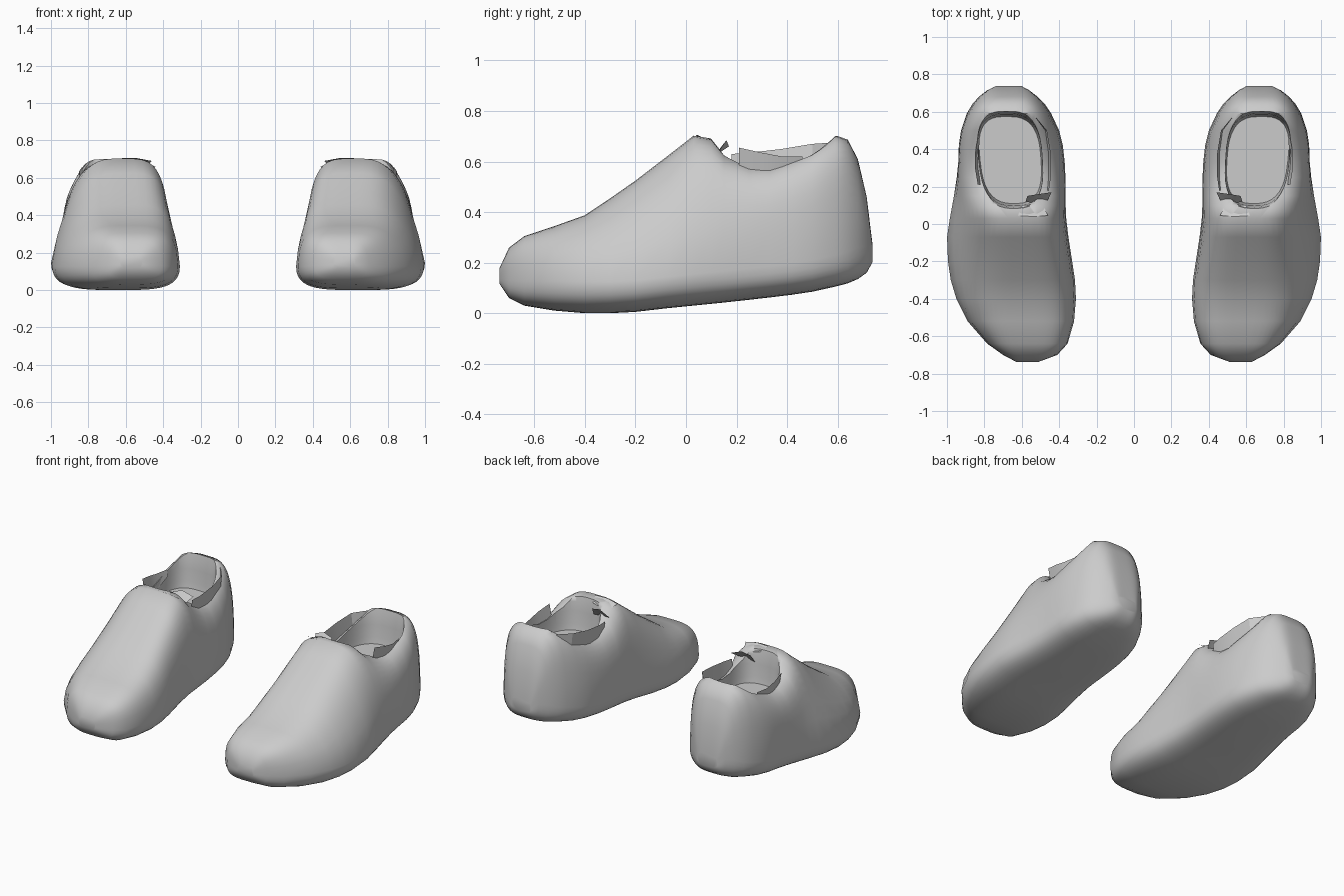
import bpy, bmesh, math

mat = bpy.data.materials.new("light_grey")
mat.diffuse_color = (0.6, 0.6, 0.6, 1)


def make(name, verts, faces, solid=True):
    me = bpy.data.meshes.new(name)
    me.from_pydata(verts, [], faces)
    me.materials.append(mat)
    if solid:
        bm = bmesh.new()
        bm.from_mesh(me)
        bmesh.ops.recalc_face_normals(bm, faces=bm.faces)
        bm.to_mesh(me)
        bm.free()
    ob = bpy.data.objects.new(name, me)
    bpy.context.collection.objects.link(ob)
    return ob


def loft(name, rings):
    """Closed rings of equal length joined with quads and capped."""
    n = len(rings[0])
    verts = [p for r in rings for p in r]
    faces = [(i * n + j, i * n + (j + 1) % n, (i + 1) * n + (j + 1) % n, (i + 1) * n + j)
             for i in range(len(rings) - 1) for j in range(n)]
    faces += [tuple(range(n)), tuple(range(len(verts) - n, len(verts)))]
    return make(name, verts, faces)


def power(v, n):
    return math.copysign(abs(v) ** (2 / n), v)


def select(ob):
    bpy.ops.object.select_all(action='DESELECT')
    ob.select_set(True)
    bpy.context.view_layer.objects.active = ob


def finish(ob, angle=50):
    """Smooth the part and mirror it to the other foot."""
    select(ob)
    bpy.ops.object.shade_smooth_by_angle(angle=math.radians(angle))
    m = ob.modifiers.new("pair", 'MIRROR')
    m.use_mirror_merge = False


# Shoe stations: y, inner x, outer x, bottom z, top z, inner x at top, outer x at top
STATIONS = [
    (-0.737, 0.51, 0.63, 0.115, 0.18, 0.51, 0.63),
    (-0.70, 0.41, 0.70, 0.06, 0.26, 0.43, 0.68),
    (-0.64, 0.355, 0.785, 0.03, 0.305, 0.38, 0.75),
    (-0.52, 0.32, 0.89, 0.01, 0.345, 0.36, 0.81),
    (-0.40, 0.31, 0.95, 0.00, 0.388, 0.36, 0.83),
    (-0.30, 0.315, 0.98, 0.00, 0.455, 0.36, 0.83),
    (-0.20, 0.33, 0.995, 0.005, 0.525, 0.365, 0.83),
    (-0.07, 0.35, 1.00, 0.02, 0.625, 0.375, 0.835),
    (0.03, 0.362, 0.985, 0.03, 0.703, 0.385, 0.845),
    (0.10, 0.365, 0.972, 0.037, 0.692, 0.385, 0.87),
    (0.15, 0.365, 0.963, 0.042, 0.635, 0.385, 0.90),
    (0.25, 0.366, 0.948, 0.053, 0.587, 0.39, 0.93),
    (0.33, 0.37, 0.94, 0.062, 0.582, 0.395, 0.937),
    (0.42, 0.38, 0.937, 0.073, 0.615, 0.41, 0.93),
    (0.50, 0.40, 0.925, 0.085, 0.65, 0.43, 0.915),
    (0.59, 0.442, 0.895, 0.105, 0.705, 0.465, 0.88),
    (0.64, 0.475, 0.865, 0.118, 0.687, 0.50, 0.845),
    (0.68, 0.515, 0.83, 0.135, 0.61, 0.53, 0.815),
    (0.715, 0.56, 0.785, 0.16, 0.46, 0.565, 0.78),
    (0.737, 0.60, 0.74, 0.20, 0.28, 0.60, 0.74),
]


def section(s, count=44):
    y, xl, xr, zb, zt, tl, tr = s
    zm = zb + min(0.16, 0.45 * (zt - zb))
    pts = []
    for i in range(count):
        a = 2 * math.pi * (i + 0.5) / count
        up = math.sin(a) > 0
        n = 3.8 if up else 3.5
        c, v = power(math.cos(a), n), power(math.sin(a), n)
        u = max(v, 0) ** 1.15
        left, right = xl + (tl - xl) * u, xr + (tr - xr) * u
        z = zm + v * ((zt - zm) if up else (zm - zb))
        pts.append(((left + right) / 2 + (right - left) / 2 * c, y, z))
    return pts


shoe = loft("shoe", [section(s) for s in STATIONS])


# Foot opening, slightly flared at the collar
def oval(z, k, count=36):
    pts = []
    for i in range(count):
        a = 2 * math.pi * i / count
        c, s = power(math.cos(a), 2.8), power(math.sin(a), 2.8)
        pts.append((0.66 + 0.025 * s * (1 if c > 0 else 0.6) + 0.168 * k * c,
                    0.342 + 0.24 * k * s, z))
    return pts


cutter = loft("opening_cutter", [oval(0.48, 0.97), oval(0.52, 1.0), oval(0.60, 1.02),
                                 oval(0.66, 1.05), oval(0.85, 1.22)])
cutter.hide_render = True
b = shoe.modifiers.new("opening", 'BOOLEAN')
b.operation, b.object, b.solver = 'DIFFERENCE', cutter, 'EXACT'
select(shoe)
bpy.ops.object.modifier_apply(modifier=b.name)
bpy.data.objects.remove(cutter)
finish(shoe)


# Thin loose lining strips around the collar
def ribbon(name, low, high):
    n = len(low)
    faces = [(i, i + 1, n + i + 1, n + i) for i in range(n - 1)]
    finish(make(name, low + high, faces, solid=False), 30)


ribbon("inner_lining",
       [(0.47, 0.18, 0.54), (0.46, 0.25, 0.52), (0.46, 0.38, 0.53), (0.475, 0.50, 0.58), (0.53, 0.57, 0.64)],
       [(0.455, 0.18, 0.63), (0.445, 0.25, 0.635), (0.445, 0.38, 0.65), (0.465, 0.50, 0.67), (0.53, 0.575, 0.675)])
ribbon("outer_lining",
       [(0.81, 0.21, 0.53), (0.825, 0.30, 0.52), (0.83, 0.38, 0.54), (0.825, 0.46, 0.58)],
       [(0.835, 0.21, 0.655), (0.85, 0.30, 0.635), (0.85, 0.38, 0.62), (0.835, 0.46, 0.62)])
ribbon("tongue_tab",
       [(0.49, 0.11, 0.66), (0.54, 0.105, 0.67), (0.60, 0.10, 0.68)],
       [(0.46, 0.045, 0.69), (0.54, 0.04, 0.705), (0.62, 0.045, 0.705)])
ribbon("tongue_fold",
       [(0.44, 0.17, 0.66), (0.51, 0.16, 0.685), (0.57, 0.15, 0.67)],
       [(0.47, 0.11, 0.62), (0.53, 0.11, 0.62), (0.58, 0.12, 0.62)])
